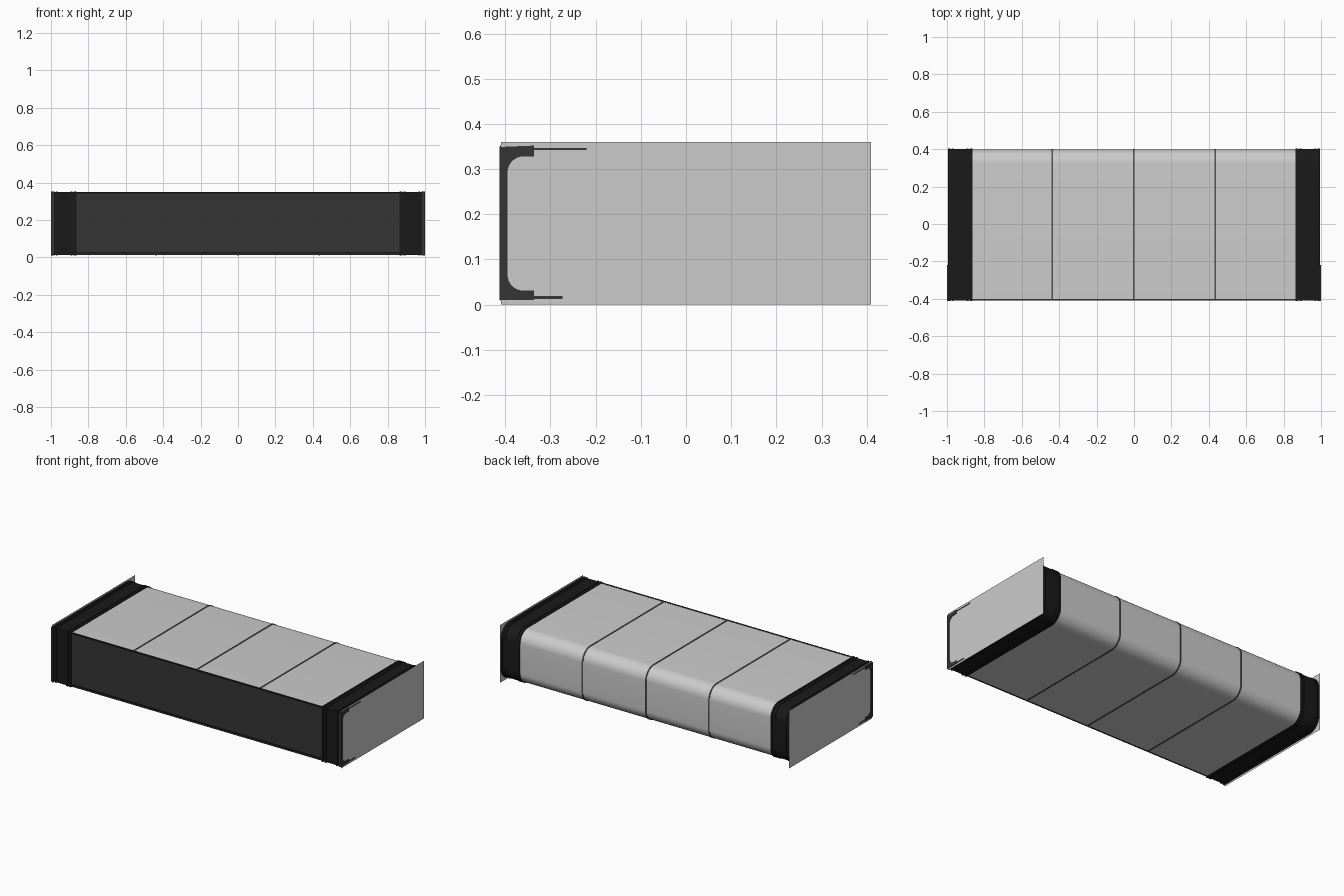
import bpy, bmesh
from math import sin, cos, pi

if "Cube" in bpy.data.objects:
    bpy.data.objects.remove(bpy.data.objects["Cube"])


def material(name, v):
    m = bpy.data.materials.new(name)
    m.diffuse_color = (v, v, v, 1)
    m.use_nodes = True
    m.node_tree.nodes["Principled BSDF"].inputs["Base Color"].default_value = m.diffuse_color
    return m


BLACK = material("black_rubber", 0.01)
DARK = material("dark_panel", 0.035)
SEAM = material("seam_grey", 0.08)


def arc(cy, cz, r, a0, a1, n=10):
    return [(cy + r * cos(a0 + (a1 - a0) * i / n), cz + r * sin(a0 + (a1 - a0) * i / n))
            for i in range(n + 1)]


def extrude(name, pts, x0, x1, mat=None, smooth=True):
    """Extrude a closed (y, z) outline along x."""
    bm = bmesh.new()
    a = [bm.verts.new((x0, y, z)) for y, z in pts]
    b = [bm.verts.new((x1, y, z)) for y, z in pts]
    n = len(pts)
    bm.faces.new(a)
    bm.faces.new(b)
    for i in range(n):
        j = (i + 1) % n
        bm.faces.new((a[i], a[j], b[j], b[i]))
    bmesh.ops.recalc_face_normals(bm, faces=bm.faces)
    me = bpy.data.meshes.new(name)
    bm.to_mesh(me)
    bm.free()
    ob = bpy.data.objects.new(name, me)
    bpy.context.collection.objects.link(ob)
    if mat:
        me.materials.append(mat)
    if smooth:
        bpy.ops.object.select_all(action='DESELECT')
        ob.select_set(True)
        bpy.context.view_layer.objects.active = ob
        bpy.ops.object.shade_smooth_by_angle()
    return ob


def body_outline(g=0.0, front=-0.402):
    """Box section with rounded back edges, grown outward by g."""
    top, bot, back, r = 0.347 + g, 0.014 - g, 0.399 + g, 0.075 + g
    return ([(front, bot)] + arc(back - r, bot + r, r, -pi / 2, 0)
            + arc(back - r, top - r, r, 0, pi / 2) + [(front, top)])


def rect(y0, y1, z0, z1):
    return [(y0, z0), (y1, z0), (y1, z1), (y0, z1)]


# Four light shell segments with raised seams between them
edges = [-0.868, -0.438, -0.002, 0.434, 0.868]
for i in range(4):
    extrude(f"shell_segment_{i + 1}", body_outline(), edges[i], edges[i + 1])
for i, x in enumerate(edges[1:4]):
    extrude(f"seam_{i + 1}", body_outline(0.003), x - 0.004, x + 0.004, SEAM)

# Front panel with top and bottom trim
extrude("front_panel", rect(-0.407, -0.400, 0.012, 0.349), -0.868, 0.868, DARK, False)
for name, z in (("top_trim", 0.341), ("bottom_trim", 0.020)):
    extrude("front_" + name, rect(-0.410, -0.400, z, z + 0.008), -0.868, 0.868, BLACK, False)

# C-shaped bracket outline seen on each end
bracket = ([(-0.413, 0.010), (-0.337, 0.010), (-0.337, 0.031)]
           + arc(-0.36, 0.066, 0.035, -pi / 2, -pi, 8)
           + arc(-0.36, 0.293, 0.035, pi, pi / 2, 8)
           + [(-0.337, 0.328), (-0.337, 0.352), (-0.413, 0.349)])

for side, s in (("right", 1), ("left", -1)):
    # Rubber band and its raised ridges
    extrude(side + "_band", body_outline(0.002, -0.408), s * 0.868, s * 0.992, BLACK)
    for k, (x0, x1) in enumerate(((0.864, 0.876), (0.884, 0.896), (0.966, 0.974), (0.982, 0.994))):
        extrude(f"{side}_band_ridge_{k + 1}", body_outline(0.005, -0.412),
                s * x0, s * x1, BLACK)
    # Flat end plate, bracket and thin strips
    bm = bmesh.new()
    q = [bm.verts.new((s * 0.997, y, z)) for y, z in rect(-0.41, 0.41, 0, 0.36)]
    bm.faces.new(q if s > 0 else q[::-1])
    me = bpy.data.meshes.new(side + "_end_plate")
    bm.to_mesh(me)
    bm.free()
    bpy.context.collection.objects.link(bpy.data.objects.new(side + "_end_plate", me))
    extrude(side + "_bracket", bracket, s * 0.985, s * 1.0, DARK)
    extrude(side + "_top_strip", rect(-0.337, -0.22, 0.342, 0.347), s * 0.99, s * 0.999, DARK, False)
    extrude(side + "_bottom_strip", rect(-0.337, -0.273, 0.013, 0.019), s * 0.99, s * 0.999, DARK, False)
